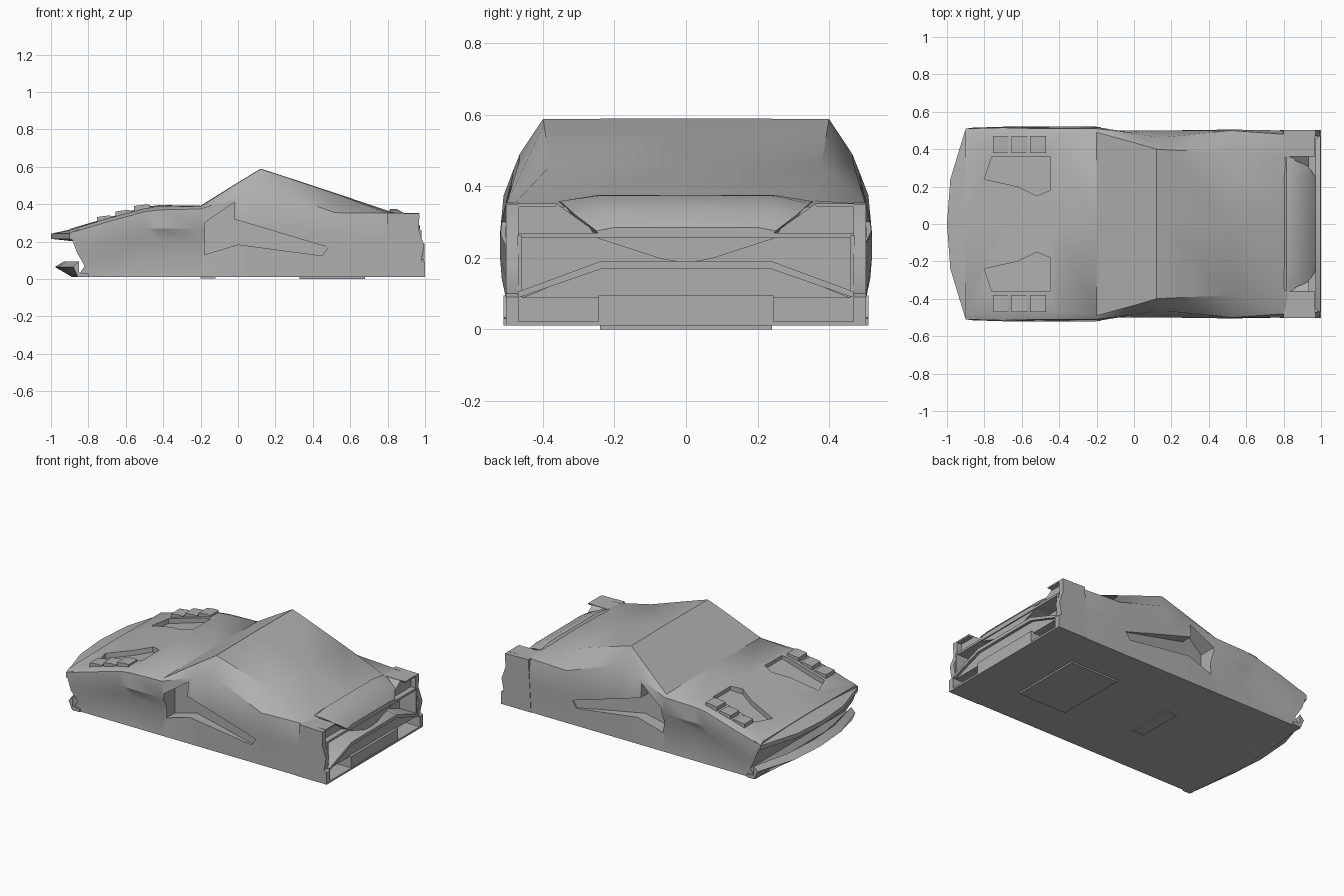
import bpy, bmesh, math

if "Cube" in bpy.data.objects:
    bpy.data.objects.remove(bpy.data.objects["Cube"])

paint = bpy.data.materials.new("plain grey")
paint.diffuse_color = (0.43, 0.43, 0.43, 1)
paint.use_nodes = True
paint.node_tree.nodes["Principled BSDF"].inputs["Base Color"].default_value = paint.diffuse_color


def finish(name, bm, angle=32):
    bmesh.ops.recalc_face_normals(bm, faces=bm.faces)
    me = bpy.data.meshes.new(name)
    bm.to_mesh(me)
    bm.free()
    me.materials.append(paint)
    ob = bpy.data.objects.new(name, me)
    bpy.context.collection.objects.link(ob)
    bpy.ops.object.select_all(action='DESELECT')
    ob.select_set(True)
    bpy.context.view_layer.objects.active = ob
    bpy.ops.object.shade_smooth_by_angle(angle=math.radians(angle))
    return ob


def add_loft(bm, rings, caps=True):
    """Skin closed rings of points."""
    vs = [[bm.verts.new(p) for p in r] for r in rings]
    n = len(vs[0])
    for a, b in zip(vs, vs[1:]):
        for i in range(n):
            j = (i + 1) % n
            bm.faces.new((a[i], a[j], b[j], b[i]))
    if caps:
        bm.faces.new(vs[0])
        bm.faces.new(vs[-1])
    return vs


def flip(ring):
    return [(x, -y, z) for x, y, z in ring]


def loft(name, rings, mirror=False, angle=32):
    bm = bmesh.new()
    add_loft(bm, rings)
    if mirror:
        add_loft(bm, [flip(r) for r in rings])
    return finish(name, bm, angle)


def prism_x(name, yz, x0, x1, mirror=False):
    return loft(name, [[(x, y, z) for y, z in yz] for x in (x0, x1)], mirror)


def prism_y(name, xz, y0, y1, mirror=False):
    return loft(name, [[(x, y, z) for x, z in xz] for y in (y0, y1)], mirror)


def box(name, x0, x1, y0, y1, z0, z1, mirror=False):
    return prism_y(name, [(x0, z0), (x1, z0), (x1, z1), (x0, z1)], y0, y1, mirror)


def cut(target, cutter):
    m = target.modifiers.new("cut", 'BOOLEAN')
    m.object, m.operation, m.solver = cutter, 'DIFFERENCE', 'EXACT'
    bpy.context.view_layer.objects.active = target
    bpy.ops.object.modifier_apply(modifier=m.name)
    bpy.data.objects.remove(cutter)


def deck(x):
    return 0.267 + 0.295 * (x + 0.9)


# main body: x, waist (y,z), crease (y,z), shoulder (y,z), roof edge (y,z), centre z
stations = [
    (-.90, .50, .07, .515, .14, .51, .245, .48, .262, .268),
    (-.70, .495, .12, .52, .20, .515, .305, .47, .323, .327),
    (-.50, .485, .20, .52, .27, .51, .36, .46, .38, .385),
    (-.42, .485, .20, .52, .27, .51, .37, .46, .39, .396),
    (-.20, .485, .20, .52, .27, .51, .375, .49, .388, .392),
    (.00, .50, .20, .50, .30, .485, .44, .435, .515, .517),
    (.12, .50, .20, .50, .30, .465, .49, .40, .588, .59),
    (.17, .50, .20, .50, .30, .465, .475, .397, .573, .575),
    (.52, .50, .20, .505, .27, .50, .355, .38, .457, .46),
    (.80, .50, .20, .50, .27, .48, .352, .36, .36, .366),
    (.86, .495, .20, .495, .27, .46, .34, .34, .342, .345),
]
rings = []
for k, (x, cy, cz, dy, dz, ey, ez, fy, fz, gz) in enumerate(stations):
    xs = (-.86, -.82, -.86, -.9, -.9) if k == 0 else (x,) * 5
    half = list(zip(xs, (.50, cy, dy, ey, fy), (.01, cz, dz, ez, fz)))
    rings.append(half + [(x, 0, gz)] + flip(half[::-1]))
bm = bmesh.new()
vs = add_loft(bm, rings, caps=False)
for r in (vs[0], vs[-1]):
    for i in range(4):
        bm.faces.new((r[i], r[i + 1], r[9 - i], r[10 - i]))
    bm.faces.new((r[4], r[5], r[6]))
body = finish("body", bm)

# side air intakes: scoops that deepen toward the rear
scoop = [(-.18, .13), (-.18, .30), (-.02, .41), (-.02, .32), (.48, .17), (.45, .125), (0, .185)]
cut(body, loft("intake_cutter", [[(x, .60, z) for x, z in scoop],
    [(x, .40 + .14 * (x + .18), z) for x, z in scoop]], mirror=True))

# rear deck vent pockets
pocket = [(-.80, .24), (-.62, .20), (-.52, .15), (-.45, .18), (-.45, .36), (-.76, .36)]
cut(body, loft("pocket_cutter", [[(x, y, .5) for x, y in pocket],
    [(x, y, deck(x) - .035) for x, y in pocket]], mirror=True))
bpy.ops.object.select_all(action='DESELECT')
body.select_set(True)
bpy.context.view_layer.objects.active = body
bpy.ops.object.shade_smooth_by_angle(angle=math.radians(32))

# stepped louvres beside the pockets
for i in range(3):
    x = -.755 + i * .1
    h = deck(x)
    prism_y("louvre_%d" % (i + 1), [(x, h - .02), (x, h + .022), (x + .06, h + .03),
            (x + .085, h + .028), (x + .085, h)], .38, .47, mirror=True)

# rear overhang and lower lip, both curved in plan
plan = [(-.51, .10), (-.24, .018), (0, 0), (.24, .018), (.51, .10)]
loft("tail_overhang", [[(-1 + s, y, .215), (-1 + s, y, .243), (-.89, y, .266 - s * .16),
     (-.85, y, .265), (-.86, y, .20)] for y, s in plan])
loft("rear_lip", [[(-.98 + s, y, .065), (-.93 + s * .8, y, .095), (-.85, y, .035),
     (-.80, y, .03), (-.80, y, .01), (-.885 + s * .3, y, .01)] for y, s in plan])

# nose: side cheeks
prism_y("front_cheek", [(.78, .01), (1, .01), (1, .09), (.98, .10), (.995, .18), (.967, .26),
        (.97, .35), (.80, .354)], .468, .503, mirror=True)

# nose: centre lid, narrower at its lower edge
rows = [(.80, .36, .357, .25, .357), (.815, .355, .358, .25, .375), (.85, .345, .352, .24, .374),
        (.93, .31, .32, .24, .33), (.972, .25, .275, .20, .285), (.972, .24, .262, .20, .262),
        (.80, .30, .26, .20, .26)]
outer = [(x, a, b) for x, a, b, c, d in rows]
inner = [(x, c, d) for x, a, b, c, d in rows]
loft("nose_lid", [flip(outer), flip(inner), inner, outer])

# headlights with frames
lamp = [(.47, .35), (.36, .35), (.245, .268), (.47, .268)]
prism_x("headlight", lamp, .80, .935, mirror=True)
prism_x("headlight_brow", [(.47, .352), (.36, .352), (.365, .342), (.47, .342)], .80, .968, mirror=True)
box("headlight_shelf", .80, .972, -.47, .47, .255, .269)

# grille centre, thin frame posts and chevron bumper
prism_x("grille_centre", [(-.27, .262), (.27, .262), (.07, .197), (0, .185), (-.07, .197)], .80, .965)
box("grille_post", .80, .98, .458, .472, .09, .262, mirror=True)
prism_x("bumper_chevron", [(-.47, .105), (-.24, .19), (.24, .19), (.47, .105), (.47, .088),
        (.24, .168), (-.24, .168), (-.47, .088)], .80, .998)
prism_x("bumper_middle", [(-.46, .088), (-.24, .175), (.24, .175), (.46, .088)], .80, .98)
box("bumper_block", .80, .997, -.245, .245, .01, .095)
box("front_splitter", .80, 1.0, -.48, .48, .01, .022)

# underside plates
box("floor_plate", .33, .68, -.24, .24, 0, .012)
box("floor_rib", -.20, -.12, -.15, .15, .004, .012)
